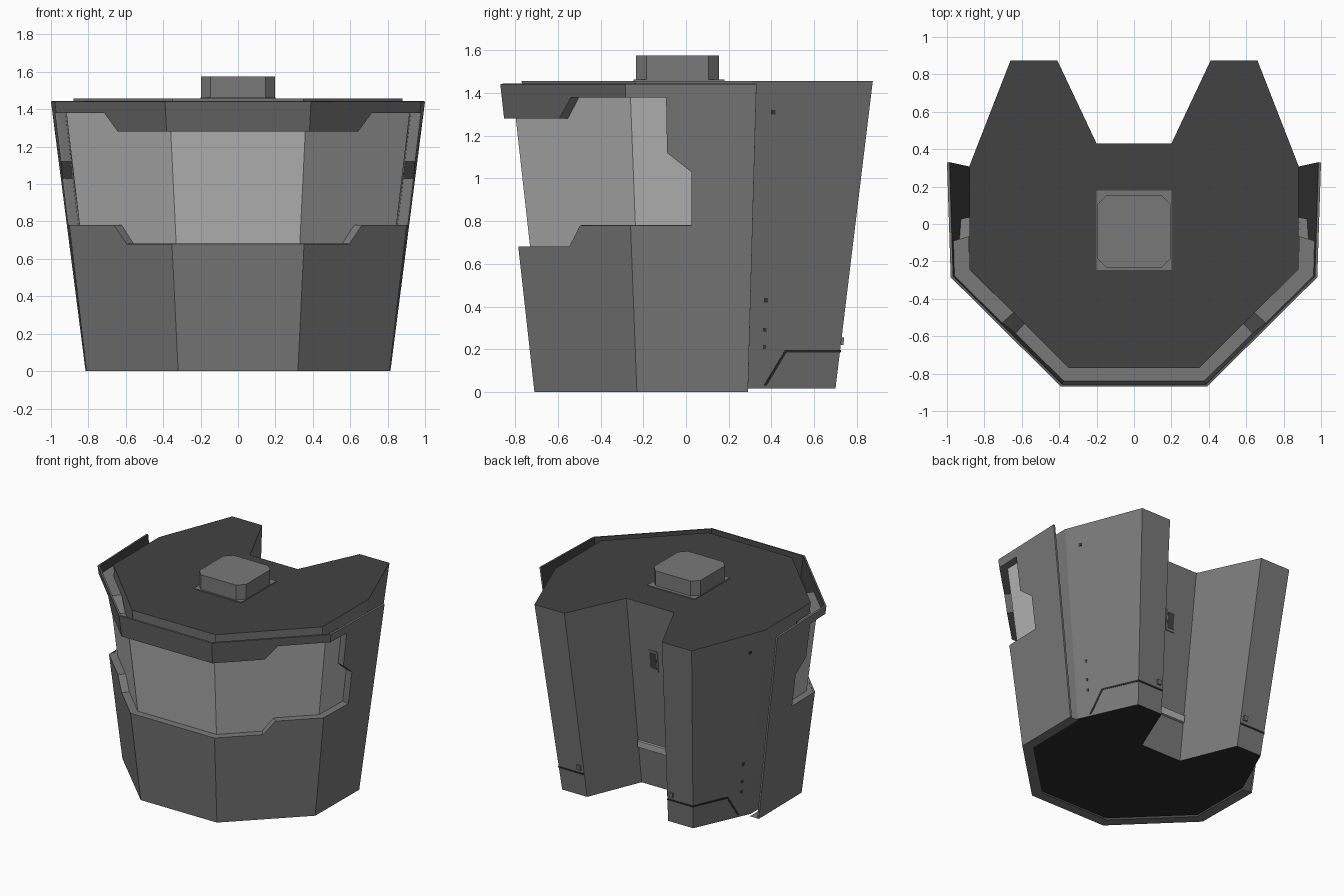
import bpy, bmesh
from mathutils import Vector

cube = bpy.data.objects.get("Cube")
if cube:
    bpy.data.objects.remove(cube)


def material(name, v):
    m = bpy.data.materials.new(name)
    m.use_nodes = True
    m.diffuse_color = (v, v, v, 1)
    m.node_tree.nodes["Principled BSDF"].inputs["Base Color"].default_value = (v, v, v, 1)
    return m


GREY = material("mid grey", 0.19)
BAND = material("band grey", 0.13)
DARK = material("dark grey", 0.055)
BLACK = material("underside black", 0.025)
LIGHT = material("visor light grey", 0.46)


def build(name, polys, mats, weld=True):
    """polys: list of (points, material index)"""
    bm = bmesh.new()
    for pts, mi in polys:
        bm.faces.new([bm.verts.new(p) for p in pts]).material_index = mi
    if weld:
        bmesh.ops.remove_doubles(bm, verts=bm.verts, dist=0.0005)
        bmesh.ops.recalc_face_normals(bm, faces=bm.faces)
    me = bpy.data.meshes.new(name)
    bm.to_mesh(me)
    bm.free()
    ob = bpy.data.objects.new(name, me)
    bpy.context.collection.objects.link(ob)
    for m in mats:
        me.materials.append(m)
    return ob


def loft(name, low, high, z0, z1, mats, cap=0, base=0):
    n = len(low)
    lo = [(x, y, z0) for x, y in low]
    hi = [(x, y, z1) for x, y in high]
    polys = [([lo[i], lo[(i + 1) % n], hi[(i + 1) % n], hi[i]], 0) for i in range(n)]
    return build(name, polys + [(hi, cap), (lo[::-1], base)], mats)


def mirrored(half):
    return half + [(-x, y) for x, y in reversed(half)]


# Main body with a rear notch between two legs
TOP = [(0.35, -0.77), (0.88, -0.24), (0.88, 0.31), (0.66, 0.875), (0.41, 0.875), (0.2, 0.43)]
LOW = [(0.29, -0.64), (0.74, -0.2), (0.74, 0.28), (0.55, 0.70), (0.34, 0.70), (0.17, 0.29)]
BODY_Z0, BODY_Z1 = 0.015, 1.457
loft("body", mirrored(LOW), mirrored(TOP), BODY_Z0, BODY_Z1, [GREY, DARK, BLACK], 1, 2)

# Shell panels: corners of the flared outline and their inward offset directions
SHELL_LOW = [(0.32, -0.71), (0.81, -0.23), (0.815, 0.29)]
SHELL_TOP = [(0.39, -0.87), (0.98, -0.285), (1.0, 0.33)]
INWARD = [(-0.41, 1), (-1, 0.41), (-1, 0)]
H = 1.442


def shell_point(panel, u, z, d=0.0):
    def corner(i):
        if i < 0:
            p = corner(0)
            return Vector((-p.x, p.y, p.z))
        a, b, n = (Vector(t[i]) for t in (SHELL_LOW, SHELL_TOP, INWARD))
        p = a.lerp(b, z / H) + n * d
        return Vector((p.x, p.y, z))
    return corner(panel - 1).lerp(corner(panel), u)


SILL, SILL_HI, HEAD, HEAD_HI = 0.68, 0.78, 1.28, 1.38
U1, U2, U3, U4 = 0.45, 0.56, 0.31, 0.5
sill_run = [(0, SILL), (U1, SILL), (U2, SILL_HI), (1, SILL_HI)]
head_run = [(0, HEAD), (U1, HEAD), (U2, HEAD_HI), (1, HEAD_HI)]
side_run = [(0, HEAD_HI), (U3, HEAD_HI), (U3, 1.12), (U4, 1.03), (U4, SILL_HI), (0, SILL_HI)]
front_sill, front_head = [(0, SILL), (1, SILL)], [(0, HEAD), (1, HEAD)]


def flip(pts):
    return [(-p[0], p[1], p[2]) for p in reversed(pts)]


def panels(specs, d=0.0):
    out = []
    for panel, uvs, mi in specs:
        pts = [shell_point(panel, u, z, d) for u, z in uvs]
        out.append((pts, mi))
        if panel:
            out.append((flip(pts), mi))
    return out


shell_specs = [
    (0, [(0, 0), (1, 0)] + front_sill[::-1], 0),
    (0, front_head + [(1, H), (0, H)], 1),
    (1, [(0, 0), (1, 0)] + sill_run[::-1], 0),
    (1, head_run + [(1, H), (0, H)], 1),
    (2, [(0, 0), (1, 0), (1, H), (0, H)] + side_run, 0),
]
shell = build("outer_shell", panels(shell_specs), [GREY, BAND, DARK])
solid = shell.modifiers.new("thickness", "SOLIDIFY")
solid.thickness = 0.014
solid.offset = -1
solid.material_offset = 2

# Reveal running round the window opening
reveal = []
for panel, run in ((0, front_sill), (0, front_head), (1, sill_run), (1, head_run), (2, side_run)):
    for a, b in zip(run, run[1:]):
        quad = [shell_point(panel, *a), shell_point(panel, *b),
                shell_point(panel, *b, 0.095), shell_point(panel, *a, 0.095)]
        reveal.append((quad, 0))
        if panel:
            reveal.append((flip(quad), 0))
build("window_reveal", reveal, [GREY])

# Recessed wraparound visor
visor_specs = [
    (0, front_sill + front_head[::-1], 0),
    (1, sill_run + head_run[::-1], 0),
    (2, side_run[::-1], 0),
]
build("visor", panels(visor_specs, 0.055), [LIGHT])

# Rim under the shell
rim = []
for panel in range(3):
    quad = [shell_point(panel, 0, 0), shell_point(panel, 0, 0, 0.075),
            shell_point(panel, 1, 0, 0.075), shell_point(panel, 1, 0)]
    rim.append((quad, 0))
    if panel:
        rim.append((flip(quad), 0))
build("lower_rim", rim, [GREY])


def chamfered(hx, y0, y1, c):
    return mirrored([(hx - c, y0), (hx, y0 + c), (hx, y1 - c), (hx - c, y1)])


# Top knob and its base plate
plate = mirrored([(0.2, -0.245), (0.2, 0.18)])
loft("knob_plate", plate, plate, BODY_Z1, BODY_Z1 + 0.006, [GREY])
knob = chamfered(0.197, -0.235, 0.155, 0.05)
loft("top_knob", knob, knob, BODY_Z1, 1.575, [GREY])


# Details placed on the slanted body walls
def wall_point(i, u, z, out=0.0):
    t = (z - BODY_Z0) / (BODY_Z1 - BODY_Z0)
    lows, tops = mirrored(LOW), mirrored(TOP)
    a = Vector(lows[i]).lerp(Vector(tops[i]), t)
    b = Vector(lows[i + 1]).lerp(Vector(tops[i + 1]), t)
    p = a.lerp(b, u)
    n = Vector((b.y - a.y, a.x - b.x)).normalized() * out
    return Vector((p.x + n.x, p.y + n.y, z))


def wall_plate(name, i, corners, thick, mat, both=False):
    base = [wall_point(i, u, z, -0.004) for u, z in corners]
    face = [wall_point(i, u, z, thick) for u, z in corners]
    n = len(base)
    polys = [(face, 0), (base[::-1], 0)]
    polys += [([base[k], base[(k + 1) % n], face[(k + 1) % n], face[k]], 0) for k in range(n)]
    if both:
        polys += [(flip(p), m) for p, m in polys]
    return build(name, polys, [mat])


def rect(u0, u1, z0, z1):
    return [(u0, z0), (u1, z0), (u1, z1), (u0, z1)]


# Seams of the leg boots
wall_plate("boot_seam_back", 3, rect(0, 1, 0.185, 0.197), 0.004, BLACK, True)
wall_plate("boot_seam_side", 2, rect(0.42, 1, 0.185, 0.197), 0.004, BLACK, True)
wall_plate("boot_seam_slant", 2, [(0.2, 0.03), (0.23, 0.03), (0.44, 0.197), (0.41, 0.197)],
           0.004, BLACK, True)

# Rear wall socket and bar inside the notch
wall_plate("socket_frame", 5, rect(0.4, 0.6, 0.94, 1.1), 0.006, GREY)
wall_plate("socket_hole", 5, rect(0.43, 0.57, 0.96, 1.08), 0.008, DARK)
wall_plate("notch_bar", 5, rect(0.02, 0.98, 0.3, 0.35), 0.02, LIGHT)

# Small bolts on the legs
wall_plate("leg_bolt", 3, rect(0.75, 0.9, 0.22, 0.255), 0.012, GREY, True)
for k, z in enumerate((0.2, 0.28, 0.42, 1.3)):
    wall_plate("side_bolt_%d" % k, 2, rect(0.17, 0.2, z, z + 0.02), 0.006, DARK, True)
